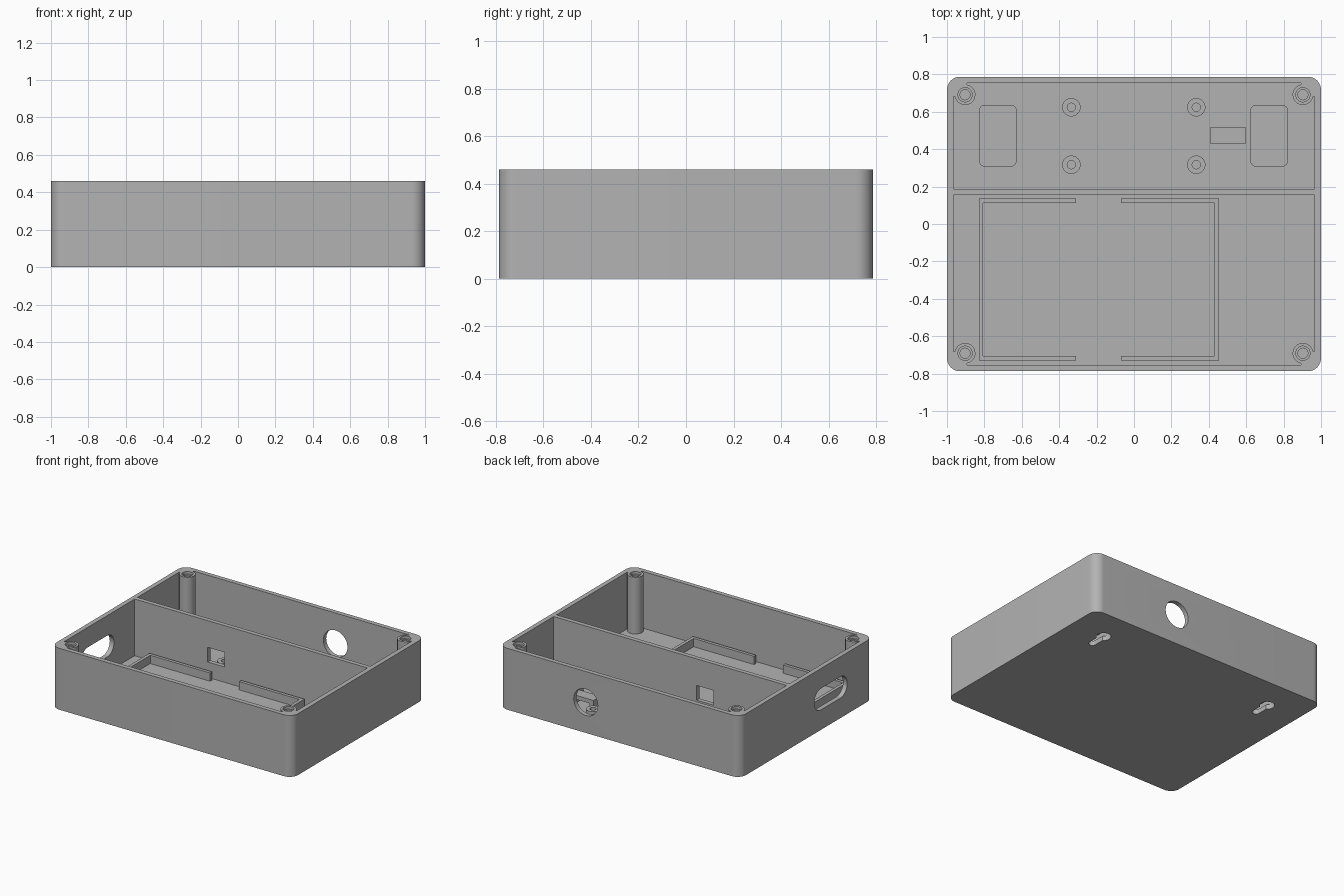
import bpy, bmesh, math
from mathutils import Matrix

if "Cube" in bpy.data.objects:
    bpy.data.objects.remove(bpy.data.objects["Cube"], do_unlink=True)

grey = bpy.data.materials.new("plain grey plastic")
grey.use_nodes = True
grey.diffuse_color = (0.45, 0.45, 0.45, 1)
grey.node_tree.nodes["Principled BSDF"].inputs["Base Color"].default_value = (0.45, 0.45, 0.45, 1)

# Extrusion directions: local z becomes world z, -y or x
UP = Matrix.Identity(4)
ALONG_Y = Matrix.Rotation(math.pi / 2, 4, 'X')
ALONG_X = Matrix(((0, 0, 1, 0), (1, 0, 0, 0), (0, 1, 0, 0), (0, 0, 0, 1)))


def arc(cx, cy, r, a0, a1, n=12):
    """Points of an arc, angles in degrees."""
    angles = [math.radians(a0 + (a1 - a0) * i / n) for i in range(n + 1)]
    return [(cx + r * math.cos(a), cy + r * math.sin(a)) for a in angles]


def circle(cx, cy, r, n=32):
    return arc(cx, cy, r, 0, 360, n)[:-1]


def rect(x0, x1, y0, y1):
    return [(x0, y0), (x1, y0), (x1, y1), (x0, y1)]


def round_rect(x0, x1, y0, y1, r):
    return (arc(x1 - r, y1 - r, r, 0, 90) + arc(x0 + r, y1 - r, r, 90, 180)
            + arc(x0 + r, y0 + r, r, 180, 270) + arc(x1 - r, y0 + r, r, 270, 360))


def prism(name, points, z0, z1, direction=UP):
    bm = bmesh.new()
    base = bm.faces.new([bm.verts.new((x, y, z0)) for x, y in points])
    top = bmesh.ops.extrude_face_region(bm, geom=[base])["geom"]
    bmesh.ops.translate(bm, vec=(0, 0, z1 - z0),
                        verts=[v for v in top if isinstance(v, bmesh.types.BMVert)])
    bm.transform(direction)
    bmesh.ops.recalc_face_normals(bm, faces=bm.faces)
    mesh = bpy.data.meshes.new(name)
    bm.to_mesh(mesh)
    bm.free()
    mesh.materials.append(grey)
    obj = bpy.data.objects.new(name, mesh)
    bpy.context.collection.objects.link(obj)
    return obj


def activate(obj):
    bpy.ops.object.select_all(action='DESELECT')
    obj.select_set(True)
    bpy.context.view_layer.objects.active = obj


def cut(obj, points, z0, z1, direction=UP):
    cutter = prism("cutter", points, z0, z1, direction)
    cutter.hide_render = True
    activate(obj)
    mod = obj.modifiers.new("cut", 'BOOLEAN')
    mod.operation, mod.solver, mod.object = 'DIFFERENCE', 'EXACT', cutter
    bpy.ops.object.modifier_apply(modifier=mod.name)
    bpy.data.objects.remove(cutter, do_unlink=True)


HEIGHT, FLOOR = 0.46, 0.035
IN_X, IN_Y = 0.965, 0.753       # inner wall faces
POST_X, POST_Y, POST_R = 0.903, 0.691, 0.055
HIGH = HEIGHT + 0.05


def cavity(y_wall, y_divider):
    """Compartment outline, wrapped around the two corner posts."""
    s = 1 if y_wall > 0 else -1
    post = arc(-POST_X, -POST_Y, POST_R, 170, -80, 24)
    left = [(-IN_X, post[0][1])] + post + [(post[-1][0], -IN_Y)]
    half = [(-IN_X, s * -y_divider)] + left
    full = half + [(-x, y) for x, y in reversed(half)]
    return [(x, -s * y) for x, y in full]


# Outer shell with two compartments and a divider wall between them
shell = prism("case_shell", round_rect(-1, 1, -0.787, 0.787, 0.07), 0, HEIGHT)
cut(shell, cavity(-IN_Y, 0.155), FLOOR, HIGH)
cut(shell, cavity(IN_Y, 0.188), FLOOR, HIGH)

# Screw bores in the corner posts
for sx in (-1, 1):
    for sy in (-1, 1):
        cut(shell, circle(sx * POST_X, sy * POST_Y, 0.038), HEIGHT - 0.02, HIGH)
        cut(shell, circle(sx * POST_X, sy * POST_Y, 0.027), 0.15, HIGH)

# Cable hole in the back, slot in the side, window in the divider
cut(shell, circle(0.28, 0.23, 0.1), -0.85, -0.72, ALONG_Y)
cut(shell, round_rect(-0.48, -0.09, 0.15, 0.31, 0.079), -1.05, -0.93, ALONG_X)
cut(shell, rect(-0.36, -0.22, 0.15, 0.26), -0.22, -0.12, ALONG_Y)

# Keyhole wall mounts with a closed housing inside the case
parts = [shell]
for side, x in (("right", -0.728), ("left", 0.722)):
    keyhole = (arc(x, 0.42, 0.026, 180, 360)
               + arc(x, 0.54, 0.05, -58, 238, 24))
    cut(shell, keyhole, -0.05, FLOOR + 0.02)
    housing = prism("keyhole_housing_" + side,
                    round_rect(x - 0.1, x + 0.1, 0.307, 0.637, 0.03), FLOOR, 0.11)
    cut(housing, round_rect(x - 0.05, x + 0.05, 0.37, 0.59, 0.049), 0, 0.085)
    parts.append(housing)

# Circuit board standoffs
for i, x in enumerate((-0.335, 0.333)):
    for j, y in enumerate((0.317, 0.624)):
        standoff = prism(f"board_standoff_{i}{j}", circle(x, y, 0.049), FLOOR - 0.01, 0.105)
        cut(standoff, circle(x, y, 0.022), FLOOR, 0.2)
        parts.append(standoff)

# Cable tie bridge on the floor
bridge = prism("cable_tie_bridge", rect(0.407, 0.6, FLOOR - 0.01, 0.105), -0.515, -0.43, ALONG_Y)
cut(bridge, rect(0.44, 0.567, 0, 0.075), -0.6, -0.4, ALONG_Y)
parts.append(bridge)

# Battery tray made of two facing brackets
T, Y0, Y1 = 0.024, -0.73, 0.137
for name, x, tip, d in (("right", -0.83, -0.31, 1), ("left", 0.455, -0.07, -1)):
    inner = x + d * T
    outline = [(x, Y0), (tip, Y0), (tip, Y0 + T), (inner, Y0 + T),
               (inner, Y1 - T), (tip, Y1 - T), (tip, Y1), (x, Y1)]
    parts.append(prism("battery_bracket_" + name, outline, FLOOR - 0.01, 0.097))

# Smooth round walls, keep edges sharp
for obj in parts:
    activate(obj)
    bpy.ops.object.shade_smooth_by_angle(angle=math.radians(30))
